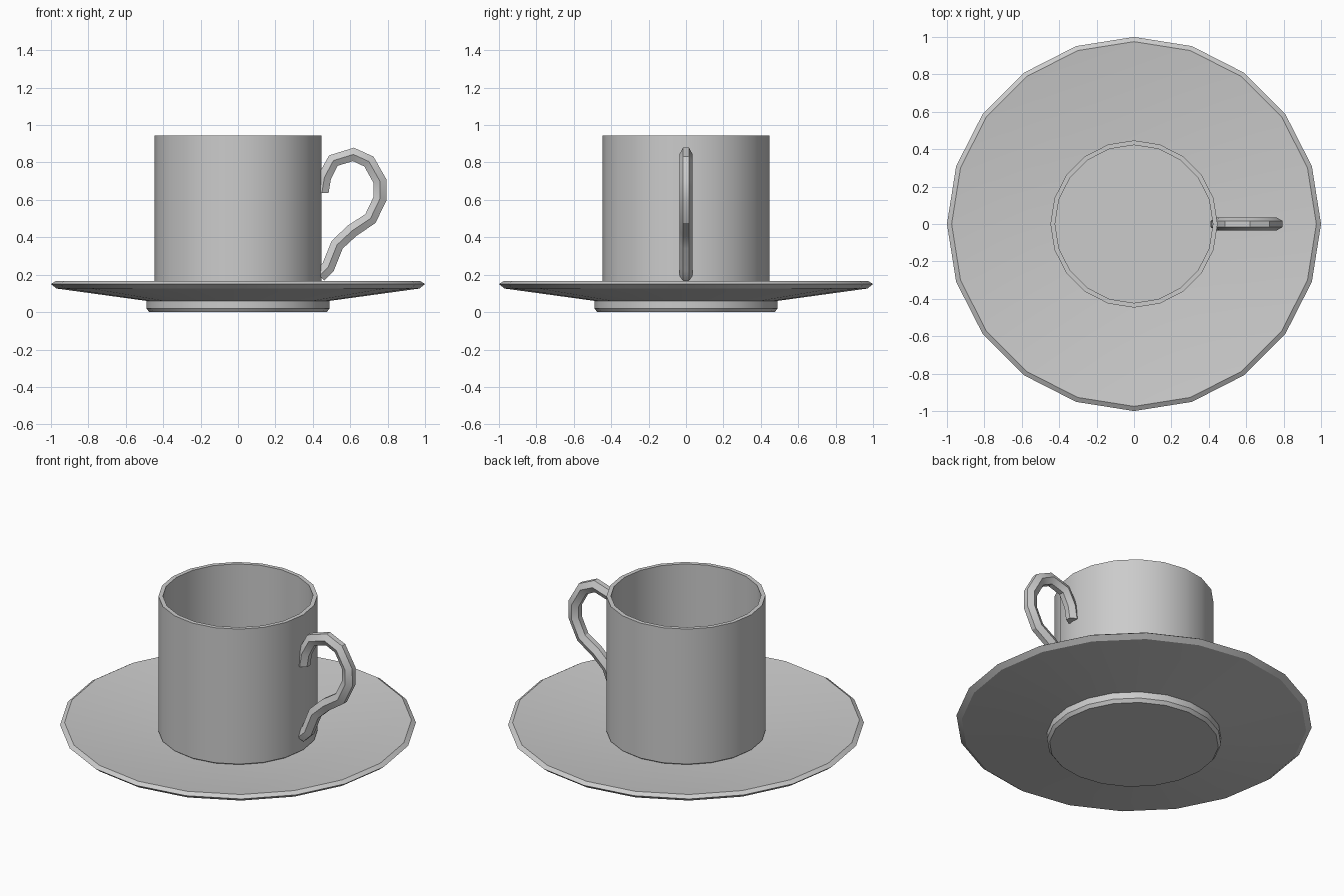
import bpy, bmesh, math
from mathutils import Vector

if "Cube" in bpy.data.objects:
    bpy.data.objects.remove(bpy.data.objects["Cube"])

SIDES = 20


def finish(name, bm):
    bmesh.ops.recalc_face_normals(bm, faces=bm.faces)
    mesh = bpy.data.meshes.new(name)
    bm.to_mesh(mesh)
    bm.free()
    obj = bpy.data.objects.new(name, mesh)
    bpy.context.collection.objects.link(obj)
    bpy.ops.object.select_all(action='DESELECT')
    obj.select_set(True)
    bpy.context.view_layer.objects.active = obj
    bpy.ops.object.shade_smooth_by_angle(angle=math.radians(30))
    return obj


def skin(name, rings):
    """Bridge successive closed rings of points and cap both ends."""
    bm = bmesh.new()
    loops = [[bm.verts.new(p) for p in ring] for ring in rings]
    n = len(loops[0])
    for a, b in zip(loops, loops[1:]):
        for i in range(n):
            j = (i + 1) % n
            bm.faces.new((a[i], a[j], b[j], b[i]))
    bm.faces.new(loops[0])
    bm.faces.new(loops[-1])
    return finish(name, bm)


def lathe(name, profile):
    step = math.tau / SIDES
    return skin(name, [[(r * math.cos(i * step), r * math.sin(i * step), z)
                        for i in range(SIDES)] for r, z in profile])


# Saucer with raised foot and bevelled rim
lathe("saucer", [(0.475, 0.0), (0.49, 0.02), (0.49, 0.06), (0.97, 0.126),
                 (1.0, 0.15), (0.975, 0.166), (0.45, 0.1)])

# Hollow cup, from the base up the outside and down the inside
lathe("cup", [(0.42, 0.088), (0.447, 0.108), (0.447, 0.945),
              (0.422, 0.945), (0.422, 0.125)])

# Handle: hexagonal section swept along an ear-shaped path
path = [Vector((x, 0, z)) for x, z in
        [(0.448, 0.636), (0.462, 0.72), (0.51, 0.81), (0.617, 0.843),
         (0.70, 0.805), (0.76, 0.698), (0.76, 0.608), (0.708, 0.5),
         (0.61, 0.435), (0.53, 0.36), (0.482, 0.24), (0.435, 0.195)]]
section = [(0.0, 0.036), (0.036, 0.016), (0.036, -0.016),
           (0.0, -0.036), (-0.036, -0.016), (-0.036, 0.016)]
rings = []
for i, p in enumerate(path):
    before = (p - path[max(i - 1, 0)]).normalized()
    after = (path[min(i + 1, len(path) - 1)] - p).normalized()
    t = (before + after).normalized()
    if i == 0:
        t = Vector((0, 0, 1))
    normal = Vector((-t.z, 0, t.x))
    rings.append([p + normal * a + Vector((0, b, 0)) for a, b in section])
skin("handle", rings)
